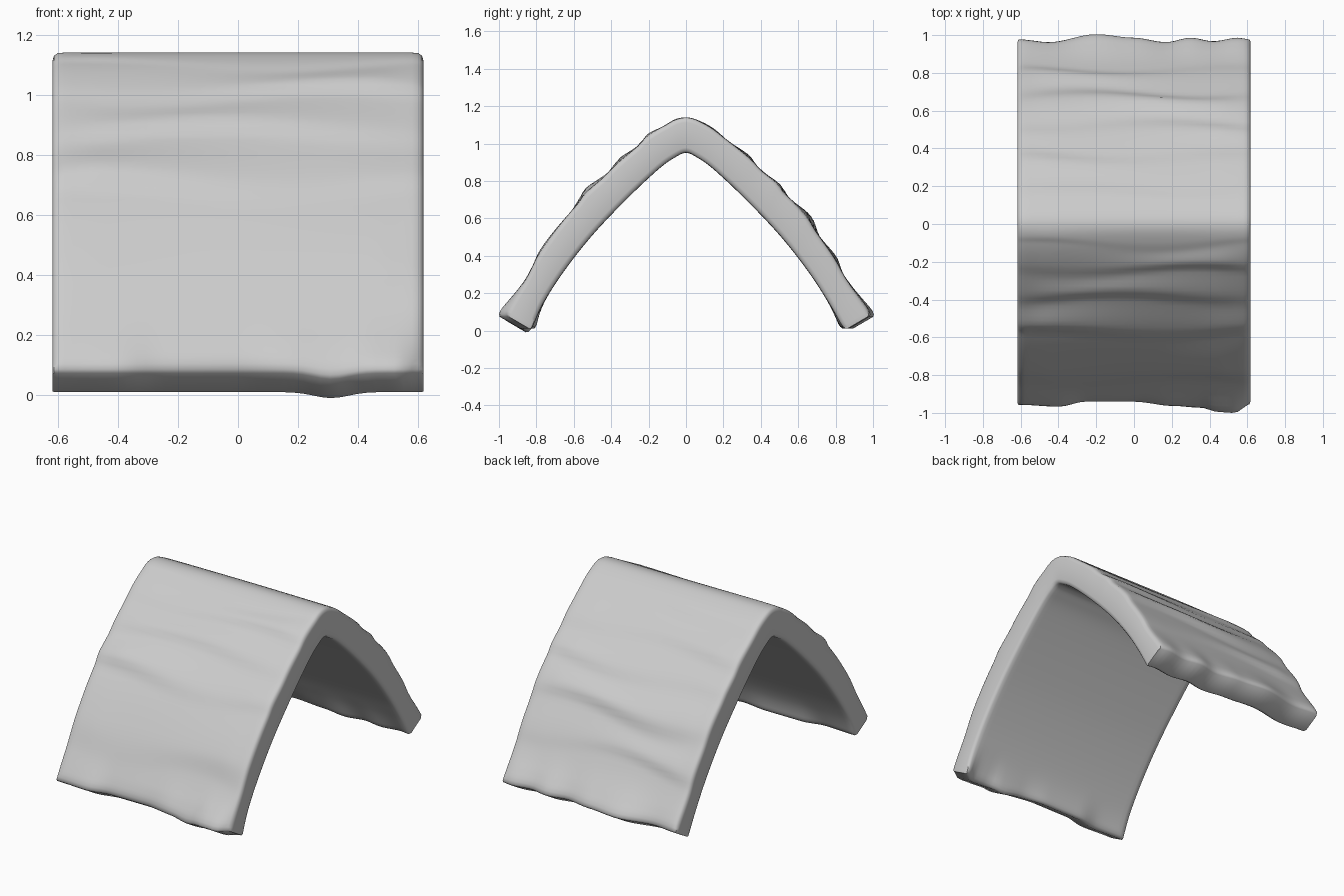
import bpy, bmesh, math
from mathutils import Vector

if "Cube" in bpy.data.objects:
    bpy.data.objects.remove(bpy.data.objects["Cube"])

# Half cross-section (distance from ridge, height), ridge to eave
OUTER = [(0, 1.14), (.09, 1.11), (.2, 1.035), (.4, .86), (.6, .655), (.75, .45), (.87, .255), (.98, .085)]
INNER = [(0, .95), (.06, .925), (.15, .86), (.32, .70), (.5, .51), (.65, .32), (.76, .15), (.835, .0)]
# Wavy eave lines (x, distance from ridge) and straw course lines, front and back
EAVE = {-1: [(-.6, .95), (-.4, .96), (-.25, .93), (0, .93), (.2, .955), (.35, .965), (.45, .99), (.53, .995), (.62, .945)],
        1: [(-.6, .97), (-.45, .955), (-.2, 1.0), (0, .98), (.17, .955), (.3, .98), (.42, .96), (.55, .98), (.62, .97)]}
COURSES = {-1: [0, .12, .26, .41, .60, .86, 1.15], 1: [0, .20, .38, .54, .70, .83, 1.15]}


def spline(pts, u):
    """Smooth curve through the half profile, mirrored at the ridge."""
    n = len(pts) - 1
    i = min(int(u * n), n - 1)
    f = u * n - i
    P = [Vector(p) for p in pts]
    a = P[i - 1] if i else Vector((-P[1].x, P[1].y))
    b, c = P[i], P[i + 1]
    d = P[i + 2] if i + 2 <= n else 2 * c - b
    return .5 * (2 * b + (c - a) * f + (2 * a - 5 * b + 4 * c - d) * f**2 + (3 * b - a - 3 * c + d) * f**3)


def table(pts, x):
    """Eased interpolation in a table."""
    x = min(max(x, pts[0][0]), pts[-1][0])
    for (x0, y0), (x1, y1) in zip(pts, pts[1:]):
        if x <= x1:
            f = (x - x0) / (x1 - x0)
            return y0 + (y1 - y0) * f * f * (3 - 2 * f)


def course_lift(side, y, x):
    """Each course swells outwards to its lower edge, then steps back."""
    lines = [c + (.022 * math.sin(5.0 * x + 2.1 * k + side) if k else 0) for k, c in enumerate(COURSES[side])]
    for k in range(len(lines) - 1):
        if lines[k] <= y < lines[k + 1]:
            f = (y - lines[k]) / (lines[k + 1] - lines[k])
            amp = .011 + .006 * math.sin(3.7 * x + 1.9 * k + 2 * side)
            if k == 0:
                amp *= .3
            if k == 3:
                amp *= 1.6
            shape = f / .7 if f < .7 else (1 - f) / .3
            edge = min(1, .5 + (.62 - abs(x)) / .3)
            return amp * edge * shape * shape * (3 - 2 * shape)
    return 0


def section(x, t, inset):
    """Outer and inner surface points at position t (-1 front eave, 1 back eave)."""
    side, u = (-1 if t < 0 else 1), abs(t)
    o, i = spline(OUTER, u), spline(INNER, u)
    normal = (o - i).normalized()
    o = o + normal * course_lift(side, o.x, x) * min(1, (1 - u) / .08)
    fade = max(0, (u - .8) / .2) ** 2
    shift = (table(EAVE[side], x) - .96) * fade
    dip = -.02 * fade * math.exp(-((x - .31) / .08) ** 2) if side < 0 else 0
    o, i = o - normal * inset, i + normal * inset
    return [Vector((x, side * (p.x + shift), p.y + dip)) for p in (o, i)]


# Stations along the ridge and across the slope, with rounded rims
half = [(.617, .028), (.612, .010), (.600, .002), (.578, 0)]
xs = [(-x, s) for x, s in half]
xs += [(-.55 + 1.1 * k / 36, 0) for k in range(37)]
xs += [(x, s) for x, s in reversed(half)]
us = [(k / 64 * .965, 0) for k in range(1, 65)] + [(.982, .003), (.994, .010), (1.0, .022)]
ts = [(-u, s) for u, s in reversed(us)] + [(0, 0)] + us

# Thatched roof shell
bm = bmesh.new()
grid = []
for x, sx in xs:
    row = []
    for t, st in ts:
        row.append([bm.verts.new(p) for p in section(x, t, max(sx, st))])
    grid.append(row)
nx, nt = len(xs), len(ts)
for a in range(nx - 1):
    for b in range(nt - 1):
        for s in (0, 1):
            bm.faces.new([grid[a][b][s], grid[a + 1][b][s], grid[a + 1][b + 1][s], grid[a][b + 1][s]])
for a in (0, nx - 1):
    for b in range(nt - 1):
        bm.faces.new([grid[a][b][0], grid[a][b + 1][0], grid[a][b + 1][1], grid[a][b][1]])
for b in (0, nt - 1):
    for a in range(nx - 1):
        bm.faces.new([grid[a][b][0], grid[a + 1][b][0], grid[a + 1][b][1], grid[a][b][1]])
bmesh.ops.recalc_face_normals(bm, faces=bm.faces)
mesh = bpy.data.meshes.new("thatched_roof")
bm.to_mesh(mesh)
bm.free()
roof = bpy.data.objects.new("thatched_roof", mesh)
bpy.context.collection.objects.link(roof)
bpy.context.view_layer.objects.active = roof
roof.select_set(True)
bpy.ops.object.shade_smooth_by_angle(angle=math.radians(50))
